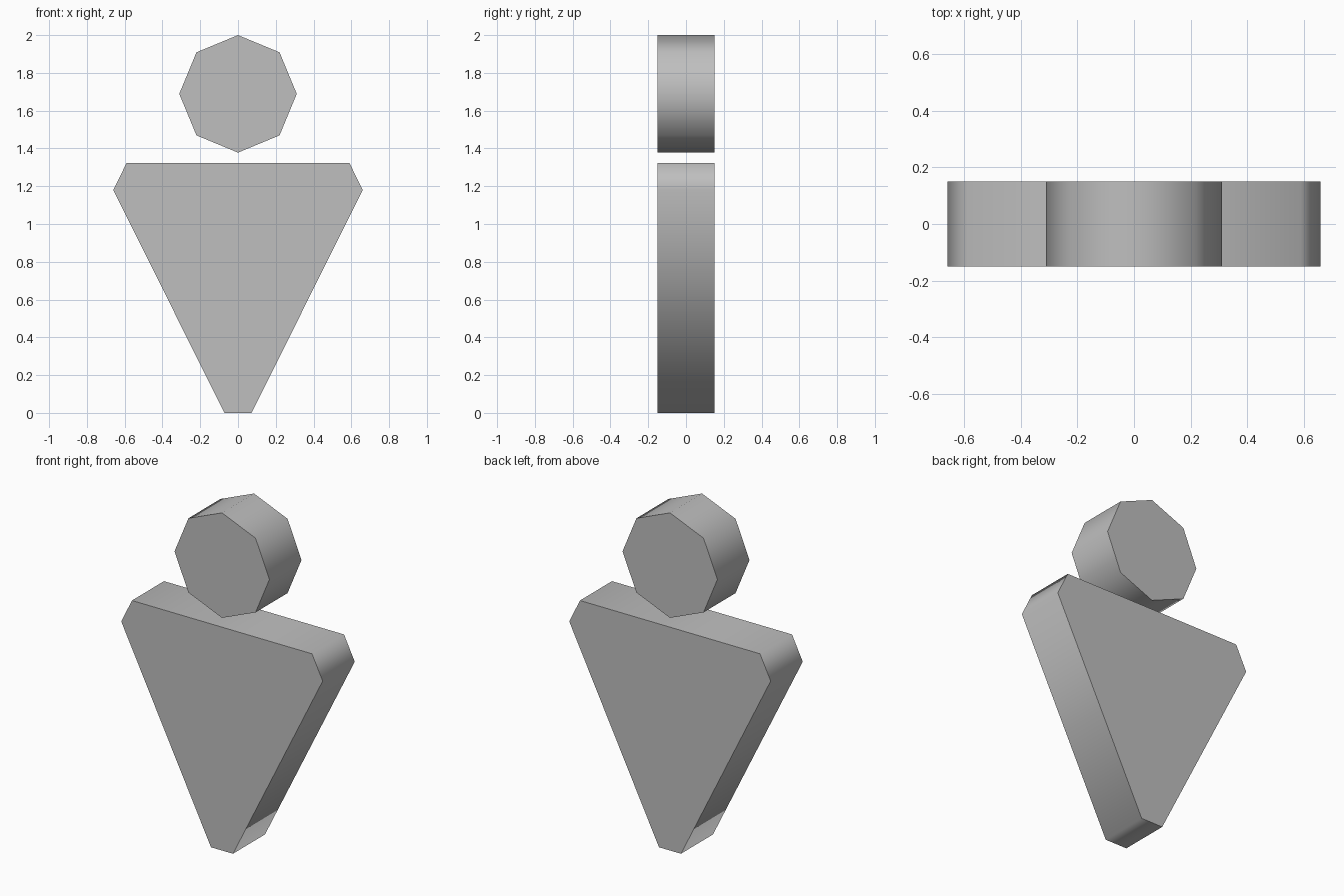
import bpy
import bmesh
import math

cube = bpy.data.objects.get("Cube")
if cube:
    bpy.data.objects.remove(cube, do_unlink=True)

DEPTH = 0.30

# Single plain grey
grey = bpy.data.materials.new("plain_grey")
grey.use_nodes = True
colour = (0.52, 0.52, 0.52, 1)
grey.diffuse_color = colour
grey.node_tree.nodes["Principled BSDF"].inputs["Base Color"].default_value = colour


def make_slab(name, outline):
    """Extrude an x-z outline through the depth; smooth rim, flat crisp caps."""
    bm = bmesh.new()
    front = bm.faces.new([bm.verts.new((x, -DEPTH / 2, z)) for x, z in outline])
    result = bmesh.ops.extrude_face_region(bm, geom=[front], use_keep_orig=True)
    moved = [v for v in result["geom"] if isinstance(v, bmesh.types.BMVert)]
    bmesh.ops.translate(bm, verts=moved, vec=(0, DEPTH, 0))
    bmesh.ops.recalc_face_normals(bm, faces=bm.faces)
    mesh = bpy.data.meshes.new(name)
    bm.to_mesh(mesh)
    bm.free()
    obj = bpy.data.objects.new(name, mesh)
    bpy.context.collection.objects.link(obj)
    mesh.materials.append(grey)
    bpy.ops.object.select_all(action="DESELECT")
    obj.select_set(True)
    bpy.context.view_layer.objects.active = obj
    bpy.ops.object.shade_smooth_by_angle(angle=math.radians(80))
    return obj


# Octagonal head, one corner pointing up
radius, centre = 0.311, 1.689
make_slab("head", [(radius * math.sin(i * math.tau / 8),
                    centre + radius * math.cos(i * math.tau / 8)) for i in range(8)])

# Tapered torso with clipped shoulders, mirrored from its left half
half = [(0.072, 0), (0.66, 1.18), (0.59, 1.323)]
make_slab("torso", half + [(-x, z) for x, z in reversed(half)])
